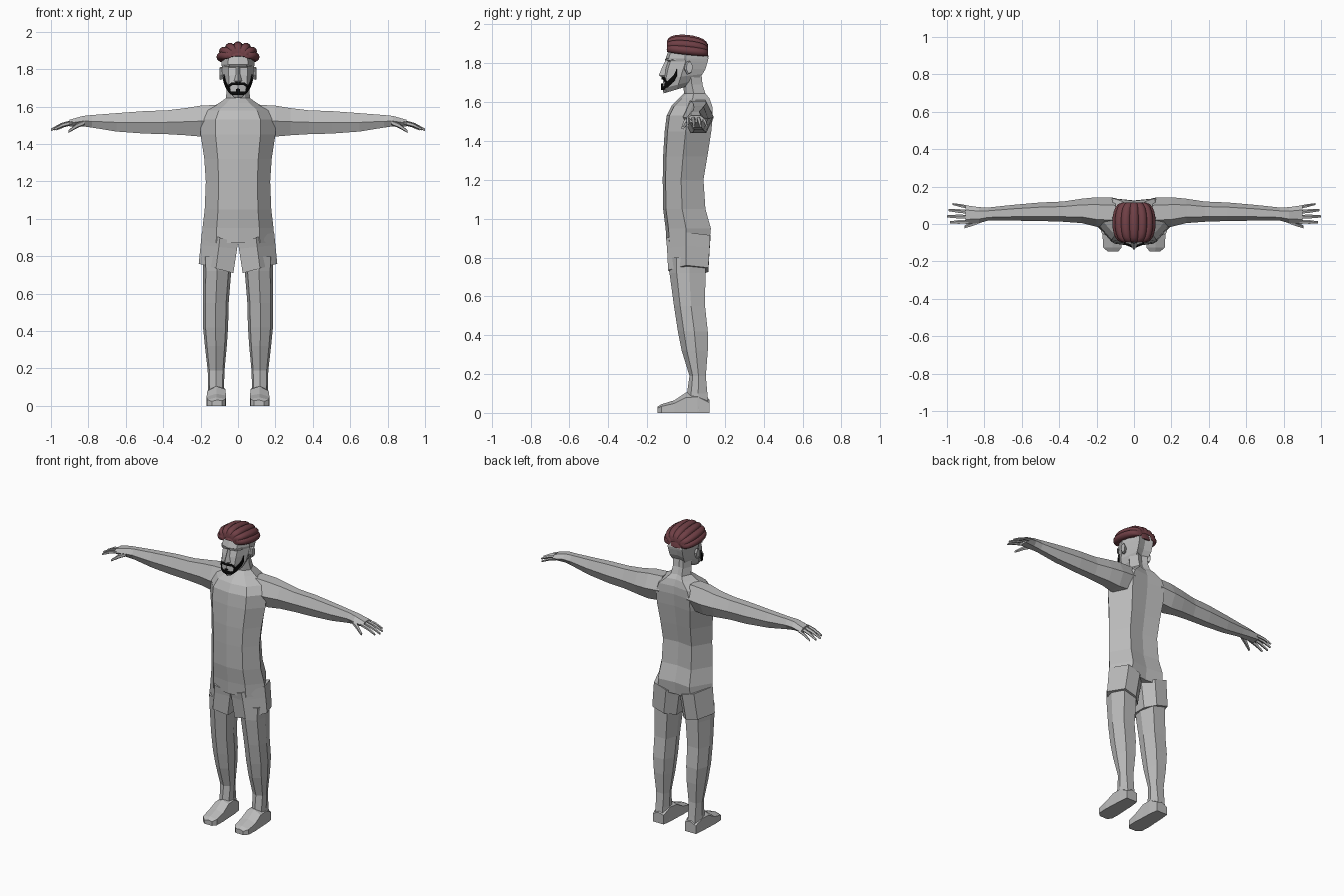
import bpy, bmesh, math
from mathutils import Vector

if "Cube" in bpy.data.objects:
    bpy.data.objects.remove(bpy.data.objects["Cube"], do_unlink=True)


def material(name, rgb):
    m = bpy.data.materials.new(name)
    m.use_nodes = True
    m.diffuse_color = (*rgb, 1)
    m.node_tree.nodes["Principled BSDF"].inputs["Base Color"].default_value = (*rgb, 1)
    return m


SKIN = material("light grey", (0.5, 0.5, 0.5))
HAIR = material("reddish brown", (0.16, 0.05, 0.06))
BLACK = material("black", (0.003, 0.003, 0.003))


def loft(name, rings, mat, caps=True, closed=True, mirror=False):
    """Skin a list of equal-length point rings."""
    bm = bmesh.new()
    rows = [[bm.verts.new(p) for p in r] for r in rings]
    n = len(rows[0])
    for a, b in zip(rows, rows[1:]):
        for i in range(n if closed else n - 1):
            j = (i + 1) % n
            bm.faces.new((a[i], a[j], b[j], b[i]))
    if caps:
        bm.faces.new(rows[0])
        bm.faces.new(rows[-1])
    bmesh.ops.recalc_face_normals(bm, faces=bm.faces)
    mesh = bpy.data.meshes.new(name)
    bm.to_mesh(mesh)
    bm.free()
    ob = bpy.data.objects.new(name, mesh)
    bpy.context.collection.objects.link(ob)
    mesh.materials.append(mat)
    if mirror:
        mod = ob.modifiers.new("mirror", "MIRROR")
        mod.use_axis = (True, False, False)
        mod.use_mirror_merge = False
        if ob.name != "head":
            mod.mirror_object = bpy.data.objects.get("head")
    return ob


def body_ring(z, w, yf, yb, tilt=0.0, corner=0.6, mid=0.45):
    """Eight-sided section: centre, corner and side points, front to back."""
    ym = yf + (yb - yf) * mid
    half = [(0, yf), (w * corner, yf + 0.015), (w, ym), (w * corner, yb)]
    pts = half + [(0, yb - 0.012)] + [(-x, y) for x, y in half[:0:-1]]
    return [(x, y, z + tilt * (y - yf)) for x, y in pts]


def oval(n, centre, u, v, turn=0.0):
    """Flat n-sided ring spanned by the two half axes u and v."""
    c, u, v = Vector(centre), Vector(u), Vector(v)
    angles = [turn + math.tau * i / n for i in range(n)]
    return [c + u * math.cos(a) + v * math.sin(a) for a in angles]


# head, with a raised jaw line behind the chin
head = loft("head", [body_ring(*r) for r in (
    (1.645, 0.035, -0.115, 0.03, 0.3),
    (1.67, 0.062, -0.122, 0.06, 0.25),
    (1.72, 0.078, -0.118, 0.085, 0.12),
    (1.77, 0.083, -0.108, 0.1, 0),
    (1.81, 0.086, -0.095, 0.112, 0),
    (1.825, 0.088, -0.105, 0.115, 0),
    (1.88, 0.085, -0.085, 0.105, 0),
    (1.92, 0.055, -0.05, 0.07, 0))], SKIN)

# torso and neck
loft("torso", [body_ring(*r) for r in (
    (0.87, 0.195, -0.1, 0.12),
    (0.95, 0.19, -0.105, 0.128),
    (1.05, 0.178, -0.118, 0.1),
    (1.2, 0.172, -0.12, 0.09),
    (1.32, 0.18, -0.118, 0.11),
    (1.45, 0.2, -0.11, 0.13),
    (1.53, 0.2, -0.1, 0.138),
    (1.58, 0.17, -0.075, 0.135),
    (1.62, 0.1, -0.035, 0.12),
    (1.645, 0.065, -0.01, 0.1),
    (1.69, 0.06, -0.015, 0.085),
    (1.74, 0.06, -0.02, 0.08))], SKIN)


def shorts_ring(z_in, z_out, x_in, x_out, yf, yb):
    outline = ((0, 0.1), (0.5, 0), (1, 0.45), (0.75, 1), (0.3, 1), (0, 0.75))
    return [(x_in + (x_out - x_in) * s, yf + (yb - yf) * t,
             z_in + (z_out - z_in) * s) for s, t in outline]


# shorts
loft("shorts_leg", [
    shorts_ring(0.87, 0.93, 0, 0.193, -0.103, 0.125),
    shorts_ring(0.84, 0.86, 0.005, 0.2, -0.098, 0.122),
    shorts_ring(0.71, 0.76, 0.025, 0.21, -0.092, 0.115)], SKIN, mirror=True)


def leg_ring(z, x_in, x_out, yf, yb):
    c = ((x_in + x_out) / 2, (yf + yb) / 2, z)
    u, v = Vector(((x_out - x_in) / 2, 0, 0)), Vector((0, (yb - yf) / 2, 0))
    shape = ((0, -1), (0.8, -0.6), (1, 0.1), (0.6, 1), (-0.6, 1), (-1, 0.1), (-0.8, -0.6))
    return [Vector(c) + u * a + v * b for a, b in shape]


# legs and feet
loft("leg", [leg_ring(*r) for r in (
    (0.8, 0.03, 0.19, -0.085, 0.1),
    (0.72, 0.036, 0.187, -0.085, 0.1),
    (0.55, 0.05, 0.188, -0.062, 0.098),
    (0.42, 0.053, 0.187, -0.042, 0.112),
    (0.32, 0.06, 0.177, -0.022, 0.112),
    (0.19, 0.072, 0.162, 0.018, 0.102),
    (0.1, 0.075, 0.16, 0.005, 0.11),
    (0.01, 0.07, 0.162, 0.0, 0.12))], SKIN, mirror=True)


def foot_ring(y, x_in, x_out, top):
    xm = (x_in + x_out) / 2
    return [(x_in, y, 0), (x_out, y, 0), (x_out, y, top * 0.75),
            (xm, y, top), (x_in, y, top * 0.85)]


loft("foot", [foot_ring(*r) for r in (
    (-0.148, 0.085, 0.14, 0.032),
    (-0.125, 0.066, 0.165, 0.045),
    (-0.06, 0.064, 0.168, 0.065),
    (0.0, 0.068, 0.164, 0.105),
    (0.06, 0.07, 0.162, 0.11),
    (0.12, 0.078, 0.155, 0.07))], SKIN, mirror=True)


def arm_ring(x, y0, y1, z0, z1):
    return oval(6, (x, (y0 + y1) / 2, (z0 + z1) / 2),
                (0, (y1 - y0) / 2, 0), (0, 0, (z1 - z0) / 1.73))


# arms and palms
loft("arm", [arm_ring(*r) for r in (
    (0.1, -0.02, 0.14, 1.45, 1.61),
    (0.2, -0.015, 0.143, 1.44, 1.605),
    (0.28, 0.005, 0.135, 1.447, 1.592),
    (0.38, 0.012, 0.12, 1.453, 1.58),
    (0.5, 0.016, 0.115, 1.456, 1.576),
    (0.65, 0.018, 0.102, 1.467, 1.565),
    (0.78, 0.018, 0.088, 1.488, 1.555),
    (0.83, 0.005, 0.09, 1.495, 1.55),
    (0.9, 0.0, 0.1, 1.495, 1.53))], SKIN, mirror=True)

# fingers: root, knuckle and tip
for name, root, tip, r in (
        ("index_finger", (0.885, 0.012, 1.515), (0.985, 0.008, 1.478), 0.011),
        ("middle_finger", (0.89, 0.038, 1.517), (1.0, 0.04, 1.476), 0.011),
        ("ring_finger", (0.89, 0.064, 1.515), (0.993, 0.074, 1.478), 0.011),
        ("little_finger", (0.88, 0.088, 1.51), (0.97, 0.106, 1.478), 0.009),
        ("thumb", (0.82, 0.018, 1.515), (0.905, -0.016, 1.468), 0.014)):
    a, b = Vector(root), Vector(tip)
    rings = [oval(5, a.lerp(b, t) + Vector((0, 0, lift)), (0, r * s, 0), (0, 0, r * s))
             for t, s, lift in ((0, 1, 0), (0.5, 1, 0.006), (1, 0.6, 0))]
    loft(name, rings, SKIN, mirror=True)

# nose, brows and ears
loft("nose", [[(-w, y, z), (0, yt, z), (w, y, z)] for w, y, yt, z in (
    (0.01, -0.09, -0.105, 1.815),
    (0.013, -0.1, -0.125, 1.775),
    (0.023, -0.105, -0.14, 1.738),
    (0.014, -0.11, -0.125, 1.728))], SKIN)
loft("brow", [oval(4, (x, y, 1.819), (0, 0.012, 0), (0, 0, 0.006), math.pi / 4)
              for x, y in ((0.012, -0.1), (0.045, -0.094), (0.072, -0.06))],
     SKIN, mirror=True)
loft("ear", [oval(6, (x, y, 1.778), (0, 0.02 * s, 0.008), (0, -0.004, 0.036 * s))
             for x, y, s in ((0.075, 0.005, 0.75), (0.092, 0.012, 1), (0.1, 0.018, 0.85))],
     SKIN, mirror=True)


def beard_strip(name, path, height):
    """Thin band laid onto the face."""
    pts = []
    for a, b in zip(path, path[1:]):
        pts += [Vector(a).lerp(Vector(b), i / 5) for i in range(5)]
    pts.append(Vector(path[-1]))
    rings = [[p + Vector((0, 0, height * k)) for k in (-0.5, 0, 0.5)] for p in pts]
    ob = loft(name, rings, BLACK, caps=False, closed=False)
    wrap = ob.modifiers.new("wrap", "SHRINKWRAP")
    wrap.target = head
    wrap.wrap_mode = "ABOVE_SURFACE"
    wrap.offset = 0.005
    mirror = ob.modifiers.new("mirror", "MIRROR")
    mirror.mirror_object = head
    thick = ob.modifiers.new("thickness", "SOLIDIFY")
    thick.thickness = 0.006
    thick.offset = 0


# beard and moustache
beard_strip("side_beard", [(0.082, -0.05, 1.755), (0.08, -0.065, 1.725),
                           (0.065, -0.09, 1.695), (0.045, -0.115, 1.675)], 0.034)
beard_strip("chin_beard", [(0.05, -0.11, 1.675), (0.0, -0.125, 1.672)], 0.018)
beard_strip("moustache", [(0.0, -0.12, 1.724), (0.035, -0.115, 1.722),
                          (0.058, -0.1, 1.7)], 0.014)
beard_strip("lip_beard", [(0.0, -0.125, 1.688), (0.012, -0.125, 1.686)], 0.018)

# hair: a base cap with thick locks swept from front to back
cap = loft("hair_cap", [oval(16, (0, 0.008 + 0.006 * k, 1.85 + 0.08 * math.sin(k)),
                             (0.1 * math.cos(k), 0, 0),
                             (0, 0.108 * math.cos(k), -0.02 * math.cos(k)))
                        for k in (0, 0.35, 0.7, 1.05, 1.4)], HAIR)
soft = [cap]
for i in range(-3, 4):
    a = math.radians(29 * i)
    rings = []
    for k in range(11):
        t = math.radians(-80 + 160 * k / 10)
        bulge = math.cos(t) ** 0.6
        y = 0.008 + 0.108 * math.sin(t)
        base = 1.862 - 0.1 * (y - 0.008)
        centre = (0.09 * math.sin(a) * (0.3 + 0.7 * bulge), y,
                  base + 0.062 * math.cos(a) * (0.15 + 0.85 * bulge))
        r = 0.012 + 0.014 * bulge
        rings.append(oval(10, centre, (r, 0, 0), (0, 0, r * 0.9)))
    soft.append(loft("hair_lock", rings, HAIR))

bpy.ops.object.select_all(action="DESELECT")
for ob in soft:
    ob.select_set(True)
bpy.context.view_layer.objects.active = cap
bpy.ops.object.shade_smooth_by_angle(angle=math.radians(50))
